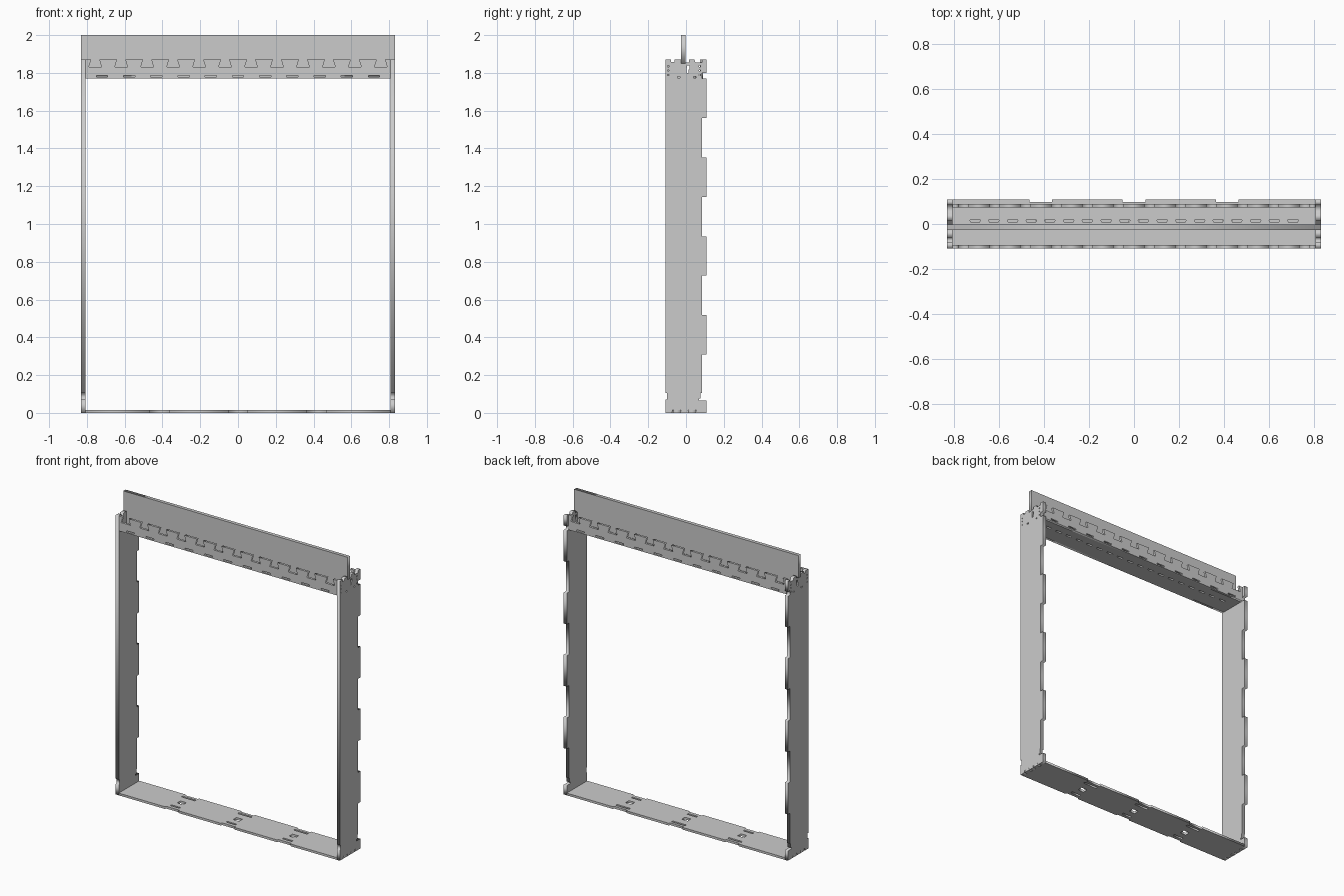
import bpy
from mathutils import Matrix

if "Cube" in bpy.data.objects:
    bpy.data.objects.remove(bpy.data.objects["Cube"])

# Local plate axes -> world: (u, v, thickness)
PLANES = {
    "xy": Matrix(((1, 0, 0, 0), (0, 1, 0, 0), (0, 0, 1, 0), (0, 0, 0, 1))),
    "xz": Matrix(((1, 0, 0, 0), (0, 0, -1, 0), (0, 1, 0, 0), (0, 0, 0, 1))),
    "yz": Matrix(((0, 0, 1, 0), (1, 0, 0, 0), (0, 1, 0, 0), (0, 0, 0, 1))),
}


def plate(name, plane, lo, hi, outline, holes=()):
    """Flat board: outline with holes, filling lo..hi along the plane normal."""
    cu = bpy.data.curves.new(name, "CURVE")
    cu.dimensions = "2D"
    cu.fill_mode = "BOTH"
    cu.extrude = (hi - lo) / 2
    for loop in [outline, *holes]:
        sp = cu.splines.new("POLY")
        sp.points.add(len(loop) - 1)
        for p, (u, v) in zip(sp.points, loop):
            p.co = (u, v, 0, 1)
        sp.use_cyclic_u = True
    tmp = bpy.data.objects.new(name + "_curve", cu)
    bpy.context.collection.objects.link(tmp)
    bpy.context.view_layer.update()
    mesh = bpy.data.meshes.new_from_object(
        tmp.evaluated_get(bpy.context.evaluated_depsgraph_get()))
    bpy.data.objects.remove(tmp)
    mid = (lo + hi) / 2
    sign = -1 if plane == "xz" else 1
    mesh.transform(PLANES[plane] @ Matrix.Translation((0, 0, sign * mid)))
    mesh.name = name
    ob = bpy.data.objects.new(name, mesh)
    bpy.context.collection.objects.link(ob)
    return ob


def rect(u0, u1, v0, v1):
    return [(u0, v0), (u1, v0), (u1, v1), (u0, v1)]


W, IN = 0.83, 0.807          # outer and inner half width
F, B, TOOTH = -0.108, 0.085, 0.108

# Side posts: toothed back edge, finger joints at foot, notched head
side = [(F, 0), (-0.075, 0), (-0.07, 0.015), (-0.025, 0.015), (-0.03, 0),
        (0.015, 0), (0.01, 0.015), (0.055, 0.015), (0.05, 0),
        (TOOTH, 0), (TOOTH, 0.065), (0.07, 0.065), (0.07, 0.075),
        (0.078, 0.075), (0.078, 0.105), (B, 0.105)]
for i in range(4):
    z = 0.31 + 0.417 * i
    side += [(B, z), (TOOTH, z), (TOOTH, z + 0.208), (B, z + 0.208)]
side[-2:] = [(TOOTH, 1.77), (B, 1.77)]
side += [(B, 1.80), (TOOTH, 1.80), (TOOTH, 1.87), (0.085, 1.87),
         (0.085, 1.855), (0.05, 1.855), (0.045, 1.87),
         (0.015, 1.87), (0.015, 1.855), (-0.003, 1.855), (-0.003, 1.85),
         (-0.027, 1.85), (-0.027, 1.87), (-0.06, 1.87), (-0.06, 1.858),
         (-0.08, 1.858), (-0.08, 1.87), (F, 1.87)]
side += [(F, 0.105), (-0.1, 0.105), (-0.1, 0.07), (F, 0.07)]
peg_holes = [rect(y, y + 0.008, z, z + 0.006)
             for y in (-0.097, 0.07) for z in (1.785, 1.81, 1.832)]
peg_holes += [rect(y, y + 0.012, 1.772, 1.78) for y in (-0.045, 0.04)]
peg_holes.append([(0.002, 1.80), (0.012, 1.80), (0.012, 1.815), (0.018, 1.82),
                  (0.018, 1.84), (0.004, 1.84), (0.004, 1.825), (0.002, 1.82)])
plate("right_post", "yz", IN, W, side, peg_holes)
plate("left_post", "yz", -W, -IN, side, peg_holes)

# Sill board: end tabs in the post feet, edge recesses and joint slots
right_end = [(IN, F), (IN, -0.07), (W, -0.07), (W, -0.025), (IN, -0.025),
             (IN, 0.01), (W, 0.01), (W, 0.055), (IN, 0.055), (IN, TOOTH)]
front_edge, back_edge, slots = [], [], []
for x in (-0.415, 0, 0.415):
    front_edge += [(x - 0.05, F), (x - 0.05, F + 0.01),
                   (x + 0.05, F + 0.01), (x + 0.05, F)]
    back_edge += [(x - 0.05, TOOTH), (x - 0.05, TOOTH - 0.01),
                  (x + 0.05, TOOTH - 0.01), (x + 0.05, TOOTH)]
    slots += [rect(x - 0.05, x + 0.05, 0.066, 0.08),
              rect(x - 0.022, x + 0.022, -0.02, 0.015),
              rect(x - 0.035, x + 0.035, -0.075, -0.062)]
left_end = [(-x, y) for x, y in reversed(right_end)]
plate("sill_board", "xy", 0, 0.015,
      front_edge + right_end + back_edge[::-1] + left_end, slots)

# Header front and back boards with dovetail notches and slot row
top = []
for i in range(12):
    x = -0.756 + 0.1375 * i
    top += [(x - 0.022, 1.87), (x - 0.034, 1.83),
            (x + 0.034, 1.83), (x + 0.022, 1.87)]
outline = [(-IN, 1.77), (IN, 1.77), (IN, 1.87)] + top[::-1] + [(-IN, 1.87)]
dashes = [rect(x - 0.03, x + 0.03, 1.778, 1.786)
          for x in (-0.72 + 0.144 * i for i in range(11))]
plate("header_front_board", "xz", F, F + 0.015, outline, dashes)
plate("header_back_board", "xz", 0.074, 0.089, outline, dashes)

# Header floor with rows of slots
floor_slots = [[(x - 0.024, 0.018), (x - 0.018, 0.006),
                (x + 0.018, 0.006), (x + 0.024, 0.018)]
               for x in (-0.705 + 0.083 * i for i in range(18))]
plate("header_floor", "xy", 1.77, 1.787,
      rect(-IN, IN, F + 0.015, 0.074), floor_slots)

# Upright centre fin resting in the post slots
plate("centre_fin", "xz", -0.027, -0.003,
      [(-IN, 1.787), (IN, 1.787), (IN, 1.85), (W, 1.85),
       (W, 2.0), (-W, 2.0), (-W, 1.85), (-IN, 1.85)])
